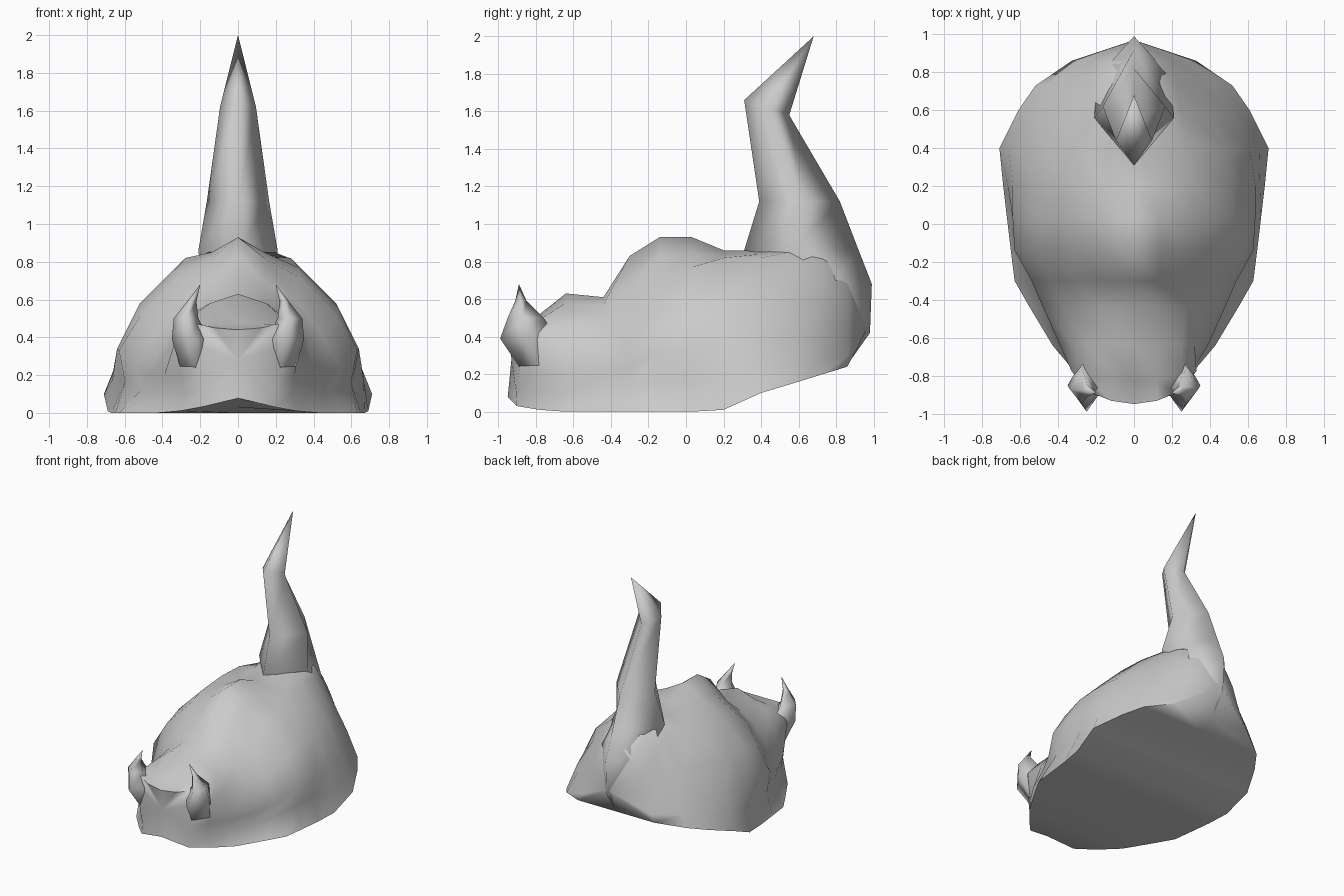
import bpy
import bmesh
from mathutils import Vector
from math import radians

old = bpy.data.objects.get("Cube")
if old:
    bpy.data.objects.remove(old, do_unlink=True)

GREY = (0.6, 0.6, 0.6, 1.0)
mat = bpy.data.materials.new("plain grey")
mat.use_nodes = True
mat.diffuse_color = GREY
mat.node_tree.nodes["Principled BSDF"].inputs["Base Color"].default_value = GREY


def loft(name, rings, start, tip, sharp_angle=180):
    """Skin closed rings of equal length, closed by a point at each end."""
    bm = bmesh.new()
    rows = [[bm.verts.new(p) for p in ring] for ring in rings]
    count = len(rows[0])
    for low, high in zip(rows, rows[1:]):
        for i in range(count):
            j = (i + 1) % count
            bm.faces.new((low[i], low[j], high[j], high[i]))
    for row, end in ((rows[0], start), (rows[-1], tip)):
        point = bm.verts.new(end)
        for i in range(count):
            bm.faces.new((row[i], row[(i + 1) % count], point))
    bmesh.ops.recalc_face_normals(bm, faces=bm.faces)
    mesh = bpy.data.meshes.new(name)
    bm.to_mesh(mesh)
    bm.free()
    mesh.materials.append(mat)
    obj = bpy.data.objects.new(name, mesh)
    bpy.context.collection.objects.link(obj)
    bpy.ops.object.select_all(action="DESELECT")
    obj.select_set(True)
    bpy.context.view_layer.objects.active = obj
    bpy.ops.object.shade_smooth_by_angle(angle=radians(sharp_angle))


def body_ring(y, bottom, rim, side, flank, shoulder, valley, top, bow=0):
    """Mirrored cross-section; bow curves the front, the waist is pinched there."""
    waist_x = min(rim, side[0]) * .95 if y < .1 else (rim + side[0]) / 2
    half = [(rim, bottom), (waist_x, (bottom + side[1]) / 2),
            side, flank, shoulder, valley]
    outline = [(0, bottom + bow * .04)] + half + [(0, top)]
    outline += [(-x, z) for x, z in reversed(half)]
    return [Vector((x, y + bow * x * x, z)) for x, z in outline]


def diamond(z, front, back, side_y, half_width, x=0, tilt=0):
    """Four-cornered ring with ridges at front and back; tilt lifts the front."""
    return [Vector(p) for p in ((x, front, z + tilt), (x + half_width, side_y, z),
                                (x, back, z - tilt), (x - half_width, side_y, z))]


# Body: snout, narrow brow hump, bulging sides and slanted rear underside
loft("body", [
    body_ring(-.95, .03, .2, (.22, .2), (.26, .37), (.21, .47), (.12, .45), .44, 1.2),
    body_ring(-.83, .01, .31, (.3, .2), (.33, .39), (.26, .48), (.12, .47), .48, .5),
    body_ring(-.64, 0, .43, (.39, .2), (.32, .4), (.25, .5), (.15, .58), .63),
    body_ring(-.44, 0, .55, (.48, .2), (.38, .38), (.28, .5), (.17, .57), .61),
    body_ring(-.3, 0, .63, (.54, .24), (.44, .42), (.32, .58), (.14, .7), .83),
    body_ring(-.14, 0, .65, (.63, .33), (.52, .51), (.32, .72), (.14, .82), .93),
    body_ring(.03, 0, .67, (.64, .34), (.53, .56), (.32, .77), (.14, .85), .93),
    body_ring(.2, .01, .69, (.64, .34), (.52, .58), (.28, .82), (.14, .83), .86),
    body_ring(.4, .1, .71, (.61, .35), (.5, .58), (.27, .82), (.14, .84), .86),
    body_ring(.6, .16, .61, (.52, .37), (.39, .58), (.24, .78), (.17, .86), .9),
    body_ring(.73, .2, .52, (.43, .38), (.33, .54), (.23, .7), (.16, .8), .9),
    body_ring(.86, .24, .33, (.27, .35), (.23, .45), (.19, .57), (.13, .67), .8),
], start=(0, -.93, .28), tip=(0, .97, .45), sharp_angle=72)

# Tall bent horn with its keel running down the back
loft("horn", [
    diamond(.42, .5, .98, .85, .13),
    diamond(.68, .35, .99, .78, .19),
    diamond(.86, .31, .92, .56, .21),
    diamond(1.12, .39, .82, .62, .165),
    diamond(1.62, .31, .55, .44, .095, tilt=.04),
], start=(0, .86, .25), tip=(0, .68, 2))

# Small tusks growing out of the corners of the jaw
for label, s in (("left", 1), ("right", -1)):
    loft(label + "_tusk", [
        diamond(.24, -.89, -.68, -.78, .08, s * .225),
        diamond(.39, -.99, -.68, -.85, .1, s * .25),
        diamond(.5, -.95, -.76, -.87, .065, s * .275),
        diamond(.59, -.91, -.85, -.88, .025, s * .245),
    ], start=(s * .22, -.78, .1), tip=(s * .2, -.89, .68))
